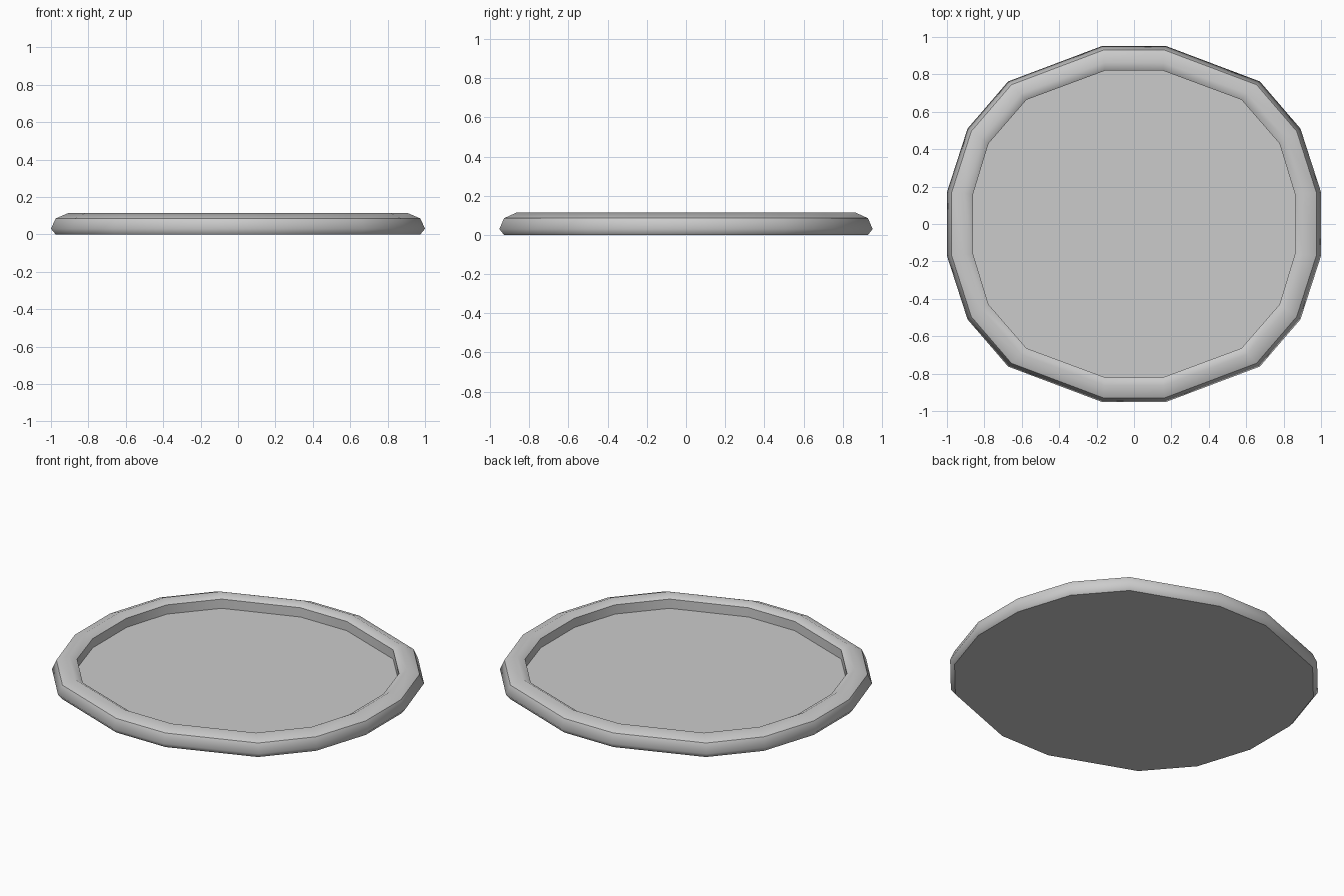
import bpy, bmesh

if "Cube" in bpy.data.objects:
    bpy.data.objects.remove(bpy.data.objects["Cube"])

# One quarter of the 16-sided outline: outermost edge and inner wall
OUTER = [(1.0, 0.17), (0.89, 0.51), (0.673, 0.762), (0.167, 0.953)]
INNER = [(0.86, 0.162), (0.778, 0.43), (0.575, 0.664), (0.155, 0.82)]

# Rim section: (inset from outermost edge, height, sharp ring)
PROFILE = [(0.025, 0.0, True), (0.0, 0.03, False), (0.025, 0.085, True),
           (0.095, 0.115, False), (0.14, 0.09, True), (0.14, 0.034, True)]


def full_loop(quarter):
    half = quarter + [(-x, y) for x, y in reversed(quarter)]
    return half + [(-x, -y) for x, y in half]


outer, inner = full_loop(OUTER), full_loop(INNER)
n = len(outer)
bm = bmesh.new()

# Rings of the raised rim
rings = []
for inset, z, sharp in PROFILE:
    t = inset / 0.14
    rings.append([bm.verts.new((a[0] + (b[0] - a[0]) * t,
                                a[1] + (b[1] - a[1]) * t, z))
                  for a, b in zip(outer, inner)])
for lo, hi in zip(rings, rings[1:]):
    for i in range(n):
        j = (i + 1) % n
        bm.faces.new((lo[i], lo[j], hi[j], hi[i])).smooth = True

# Flat underside and recessed floor
bm.faces.new(list(reversed(rings[0])))
bm.faces.new(rings[-1])

# Crisp edges around the rim
for ring, (_, _, sharp) in zip(rings, PROFILE):
    if sharp:
        for i in range(n):
            bm.edges.get((ring[i], ring[(i + 1) % n])).smooth = False

bmesh.ops.recalc_face_normals(bm, faces=bm.faces)
mesh = bpy.data.meshes.new("round_tray")
bm.to_mesh(mesh)
bm.free()
bpy.context.collection.objects.link(bpy.data.objects.new("round_tray", mesh))
